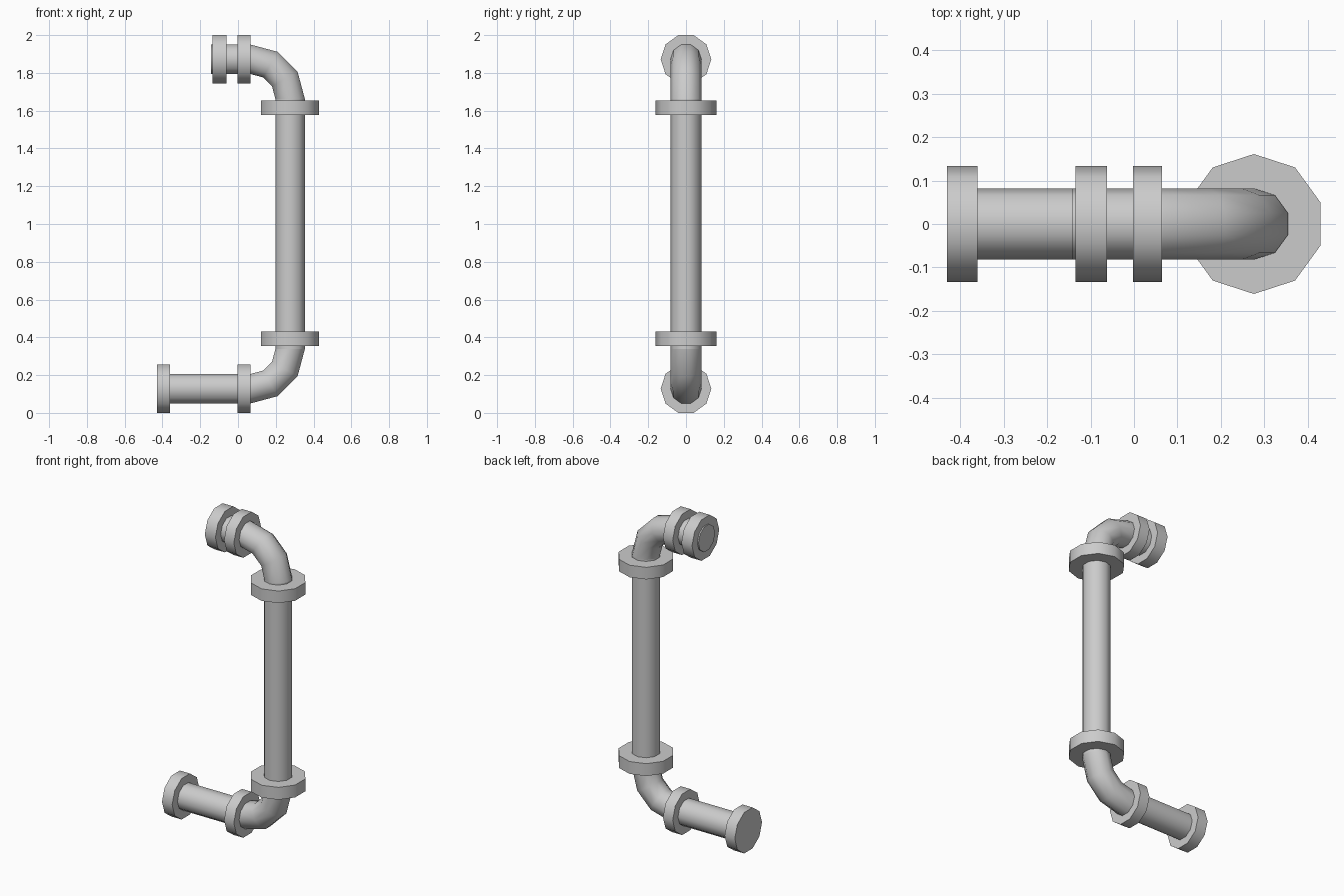
import bpy, bmesh
from math import sin, cos, pi, radians
from mathutils import Vector

SIDES = 10
PIPE_R, BEND_R = 0.082, 0.21
LOW, HIGH = 0.128, 1.872          # heights of the two horizontal runs
BEND_X, RISER_X = 0.066, 0.276    # start of the bends, axis of the riser

cube = bpy.data.objects.get("Cube")
if cube:
    bpy.data.objects.remove(cube, do_unlink=True)

grey = bpy.data.materials.new("pipe grey")
grey.use_nodes = True
colour = (0.6, 0.6, 0.6, 1)
grey.diffuse_color = colour
grey.node_tree.nodes["Principled BSDF"].inputs["Base Color"].default_value = colour


def sweep(name, stations, radius):
    """Closed ten-sided tube through (x, z, heading) stations in the xz plane."""
    bm = bmesh.new()
    rings = []
    for x, z, heading in stations:
        out = Vector((-sin(heading), 0, cos(heading)))
        rings.append([bm.verts.new(Vector((x, 0, z))
                      + radius * (cos(a) * Vector((0, 1, 0)) + sin(a) * out))
                      for a in (2 * pi * i / SIDES for i in range(SIDES))])
    for r, s in zip(rings, rings[1:]):
        for i in range(SIDES):
            j = (i + 1) % SIDES
            bm.faces.new((r[i], r[j], s[j], s[i]))
    bm.faces.new(rings[0])
    bm.faces.new(rings[-1])
    bmesh.ops.recalc_face_normals(bm, faces=bm.faces)
    mesh = bpy.data.meshes.new(name)
    bm.to_mesh(mesh)
    bm.free()
    mesh.materials.append(grey)
    obj = bpy.data.objects.new(name, mesh)
    bpy.context.collection.objects.link(obj)
    bpy.ops.object.select_all(action='DESELECT')
    obj.select_set(True)
    bpy.context.view_layer.objects.active = obj
    bpy.ops.object.shade_smooth_by_angle(angle=radians(40))


def along_x(name, x0, x1, z, radius):
    sweep(name, [(x0, z, 0), (x1, z, 0)], radius)


def along_z(name, z0, z1, radius):
    sweep(name, [(RISER_X, z0, pi / 2), (RISER_X, z1, pi / 2)], radius)


def elbow(name, z, up):
    """Quarter bend from the horizontal run into the riser, in three steps."""
    turns = [radians(30 * i) for i in range(4)]
    sweep(name, [(BEND_X + BEND_R * sin(t), z + up * BEND_R * (1 - cos(t)), up * t)
                 for t in turns], PIPE_R)


# Straight pipes
along_x("lower_pipe", -0.4, BEND_X, LOW, PIPE_R)
along_x("upper_pipe", -0.143, BEND_X, HIGH, PIPE_R)
along_z("riser_pipe", LOW + BEND_R, HIGH - BEND_R, PIPE_R)

# Bends
elbow("lower_elbow", LOW, 1)
elbow("upper_elbow", HIGH, -1)

# Flanges on the horizontal runs
FLANGE_R = 0.134
along_x("lower_end_flange", -0.43, -0.36, LOW, FLANGE_R)
along_x("upper_end_flange", -0.135, -0.062, HIGH, FLANGE_R)
for level, z in (("lower", LOW), ("upper", HIGH)):
    along_x(level + "_elbow_flange", -0.002, 0.065, z, FLANGE_R)

# Wider flanges on the riser
along_z("riser_bottom_flange", 0.353, 0.43, 0.161)
along_z("riser_top_flange", 1.578, 1.653, 0.161)
